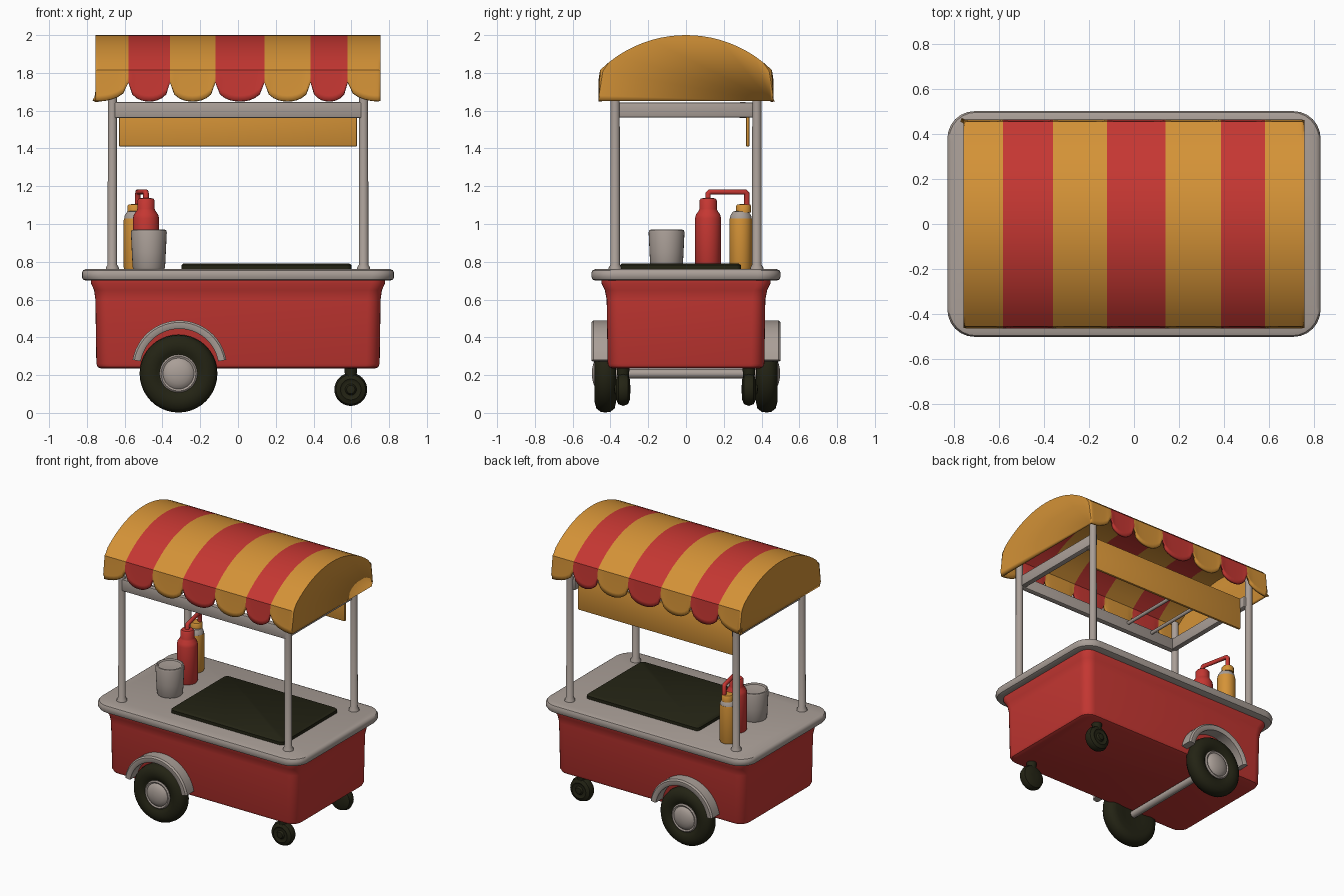
import bpy, bmesh, math
from mathutils import Matrix, Vector

if "Cube" in bpy.data.objects:
    bpy.data.objects.remove(bpy.data.objects["Cube"])


def mat(name, rgb):
    m = bpy.data.materials.new(name)
    m.diffuse_color = (*rgb, 1)
    m.use_nodes = True
    m.node_tree.nodes["Principled BSDF"].inputs["Base Color"].default_value = m.diffuse_color
    return m


RED = mat("red", (0.56, 0.038, 0.032))
YELLOW = mat("mustard_yellow", (0.66, 0.29, 0.038))
GREY = mat("warm_grey", (0.40, 0.345, 0.31))
DARK = mat("dark_rubber", (0.017, 0.017, 0.007))


def finish(name, bm, *mats, angle=40):
    bmesh.ops.recalc_face_normals(bm, faces=bm.faces)
    me = bpy.data.meshes.new(name)
    bm.to_mesh(me)
    bm.free()
    ob = bpy.data.objects.new(name, me)
    bpy.context.collection.objects.link(ob)
    for m in mats:
        me.materials.append(m)
    bpy.ops.object.select_all(action='DESELECT')
    ob.select_set(True)
    bpy.context.view_layer.objects.active = ob
    bpy.ops.object.shade_smooth_by_angle(angle=math.radians(angle))
    return ob


def skin(bm, rings, caps=True):
    """Bridge successive closed rings of points."""
    vs = [[bm.verts.new(p) for p in r] for r in rings]
    n = len(vs[0])
    for a, b in zip(vs, vs[1:]):
        for i in range(n):
            bm.faces.new((a[i], a[(i + 1) % n], b[(i + 1) % n], b[i]))
    if caps:
        bm.faces.new(vs[0])
        bm.faces.new(vs[-1])


def tub(name, sections, radius, m, cx=0, cy=0):
    """Stack of rounded rectangles given as (half x, half y, z)."""
    rings = []
    for hx, hy, z in sections:
        ring = []
        for q, (sx, sy) in enumerate(((1, 1), (-1, 1), (-1, -1), (1, -1))):
            for k in range(7):
                a = (q + k / 6) * math.pi / 2
                ring.append((cx + sx * (hx - radius) + radius * math.cos(a),
                             cy + sy * (hy - radius) + radius * math.sin(a), z))
        rings.append(ring)
    bm = bmesh.new()
    skin(bm, rings)
    return finish(name, bm, m)


def lathe(name, prof, loc, m, axis=(0, 0, 1), n=32):
    """Revolve (radius, height) points about an axis."""
    rot = Vector((0, 0, 1)).rotation_difference(Vector(axis)).to_matrix()
    rings = [[Vector(loc) + rot @ Vector((r * math.cos(2 * math.pi * i / n),
              r * math.sin(2 * math.pi * i / n), h)) for i in range(n)] for r, h in prof]
    bm = bmesh.new()
    skin(bm, rings)
    return finish(name, bm, m)


def box(name, size, loc, m, bevel=0.008):
    bm = bmesh.new()
    bmesh.ops.create_cube(bm, size=1, matrix=Matrix.Translation(loc) @ Matrix.Diagonal((*size, 1)))
    bmesh.ops.bevel(bm, geom=bm.edges[:], offset=bevel, segments=2, affect='EDGES', profile=0.5)
    return finish(name, bm, m)


# Cart body, counter and hot plate
tub("cart_body", [(0.725, 0.39, 0.235), (0.742, 0.407, 0.242), (0.75, 0.415, 0.26),
                  (0.755, 0.42, 0.60), (0.762, 0.43, 0.65), (0.778, 0.447, 0.685),
                  (0.778, 0.447, 0.71)], 0.07, RED)
tub("counter_top", [(0.805, 0.48, 0.70), (0.82, 0.495, 0.706), (0.827, 0.5, 0.72),
                    (0.827, 0.5, 0.742), (0.82, 0.495, 0.755), (0.805, 0.48, 0.761)], 0.12, GREY)
tub("hot_plate", [(0.45, 0.32, 0.755), (0.45, 0.32, 0.782), (0.44, 0.31, 0.791)],
    0.025, DARK, 0.15, -0.03)

# Posts with small feet
for sx in (-1, 1):
    for sy in (-1, 1):
        lathe("canopy_post", [(0.036, 0.755), (0.034, 0.77), (0.025, 0.785), (0.024, 1.78)],
              (sx * 0.665, sy * 0.375, 0), GREY, n=16)

# Frame below the canopy, with hanging back panel
box("frame_front_beam", (1.32, 0.04, 0.085), (0, -0.375, 1.603), GREY)
box("frame_back_beam", (1.32, 0.04, 0.085), (0, 0.30, 1.603), GREY)
for sx in (-1, 1):
    box("frame_side_beam", (0.04, 0.75, 0.08), (sx * 0.645, 0, 1.603), GREY)
for x in (-0.45, -0.25):
    lathe("frame_cross_rod", [(0.012, -0.36), (0.012, 0.30)], (x, 0, 1.62), GREY, (0, 1, 0), 12)
box("back_panel", (1.26, 0.018, 0.23), (0, 0.327, 1.525), YELLOW, 0.006)

# Striped canopy: arched sheet with scalloped edges and plain ends
HX, HY, LOW = 0.755, 0.455, 1.65
cuts = [-HX, -0.58, -0.36, -0.12, 0.14, 0.385, 0.58, HX]
R = 0.652
cols = []
for s, (a, b) in enumerate(zip(cuts, cuts[1:])):
    steps = 6 if s in (0, 6) else 10
    for k in range(steps + (s == 6)):
        u = k / steps
        t = u if s == 0 else 1 - u if s == 6 else abs(2 * u - 1)
        # scallop: round tongue, steep near the stripe boundary
        low = LOW + 0.10 * (1 - math.sqrt(max(0, 1 - t ** 2.2)))
        cols.append((a + (b - a) * u, low, s))
bm = bmesh.new()
grid = []
for x, low, s in cols:
    arc = [(HY * k / 10, 2.0 - R + math.sqrt(R * R - (HY * k / 10) ** 2)) for k in range(-10, 11)]
    prof = [(-HY - 0.009, low), (-HY - 0.006, low + 0.03)] + arc + \
           [(HY + 0.006, low + 0.03), (HY + 0.009, low)]
    grid.append([bm.verts.new((x, y, z)) for y, z in prof])
for g, h, c in zip(grid, grid[1:], cols):
    for i in range(len(g) - 1):
        bm.faces.new((g[i], g[i + 1], h[i + 1], h[i])).material_index = c[2] % 2
ends = [bm.faces.new(grid[0]), bm.faces.new(grid[-1])]
rim = [e for f in ends for e in f.edges if len(e.link_faces) == 2]
bmesh.ops.bevel(bm, geom=rim, offset=0.015, segments=3, affect='EDGES', profile=0.5)
canopy = finish("striped_canopy", bm, YELLOW, RED, angle=35)
sol = canopy.modifiers.new("thickness", 'SOLIDIFY')
sol.thickness = 0.018
sol.offset = -1

# Wheels, hubs, fenders and casters on both sides
for sy in (-1, 1):
    out = (0, sy, 0)
    lathe("big_tyre", [(0.09, 0.38), (0.15, 0.37), (0.185, 0.378), (0.202, 0.40), (0.206, 0.427),
                       (0.202, 0.452), (0.185, 0.474), (0.15, 0.484), (0.115, 0.478),
                       (0.095, 0.462)], (-0.315, 0, 0.208), DARK, out, 40)
    lathe("wheel_hub", [(0.10, 0.44), (0.10, 0.47), (0.092, 0.477), (0.082, 0.472),
                        (0.074, 0.48), (0.055, 0.49), (0.03, 0.496), (0.008, 0.498)],
          (-0.315, 0, 0.208), GREY, out)
    bm = bmesh.new()
    rings = []
    for k in range(25):
        a = math.radians(10 + 160 * k / 24)
        rings.append([(-0.31 + r * math.cos(a), sy * y, 0.237 + r * math.sin(a)) for r, y in
                      ((0.208, 0.40), (0.208, 0.495), (0.214, 0.5), (0.242, 0.5),
                       (0.252, 0.49), (0.252, 0.40))])
    skin(bm, rings)
    finish("wheel_fender", bm, GREY)
    lathe("caster_wheel", [(0.02, 0.295), (0.055, 0.297), (0.078, 0.308), (0.087, 0.333),
                           (0.078, 0.358), (0.055, 0.37), (0.045, 0.364), (0.03, 0.366),
                           (0.022, 0.378), (0.006, 0.38)], (0.597, 0, 0.124), DARK, out)
    lathe("caster_stem", [(0.03, 0.19), (0.035, 0.245)], (0.597, sy * 0.333, 0), DARK, n=16)
lathe("wheel_axle", [(0.025, -0.40), (0.025, 0.40)], (-0.315, 0, 0.208), GREY, (0, 1, 0), 16)

# Cup
lathe("cup", [(0.078, 0.755), (0.086, 0.77), (0.09, 0.85), (0.095, 0.955), (0.091, 0.968),
              (0.083, 0.97), (0.076, 0.962), (0.02, 0.958)], (-0.472, -0.103, 0), GREY)

# Sauce bottles joined by a pump pipe
lathe("red_bottle", [(0.062, 0.757), (0.069, 0.77), (0.069, 1.03), (0.064, 1.05), (0.05, 1.07),
                     (0.046, 1.08), (0.046, 1.125), (0.038, 1.135), (0.02, 1.138)],
      (-0.487, 0.117, 0), RED)
yb = (-0.545, 0.29, 0)
lathe("yellow_bottle", [(0.055, 0.757), (0.06, 0.77), (0.06, 1.02), (0.058, 1.03)], yb, YELLOW)
lathe("yellow_bottle_shoulder", [(0.058, 1.025), (0.055, 1.045), (0.042, 1.065), (0.03, 1.068)],
      yb, GREY)
lathe("yellow_bottle_cap", [(0.04, 1.06), (0.04, 1.095), (0.034, 1.104), (0.01, 1.105)],
      (-0.545, 0.305, 0), YELLOW)
cu = bpy.data.curves.new("pump_pipe", 'CURVE')
cu.dimensions = '3D'
cu.bevel_depth = 0.015
cu.bevel_resolution = 3
sp = cu.splines.new('POLY')
path = [(-0.487, 0.117, 1.12), (-0.487, 0.117, 1.16), (-0.489, 0.126, 1.17),
        (-0.528, 0.312, 1.17), (-0.53, 0.322, 1.16), (-0.53, 0.322, 1.095)]
sp.points.add(len(path) - 1)
for p, q in zip(sp.points, path):
    p.co = (*q, 1)
cu.use_fill_caps = True
cu.materials.append(RED)
bpy.context.collection.objects.link(bpy.data.objects.new("pump_pipe", cu))
